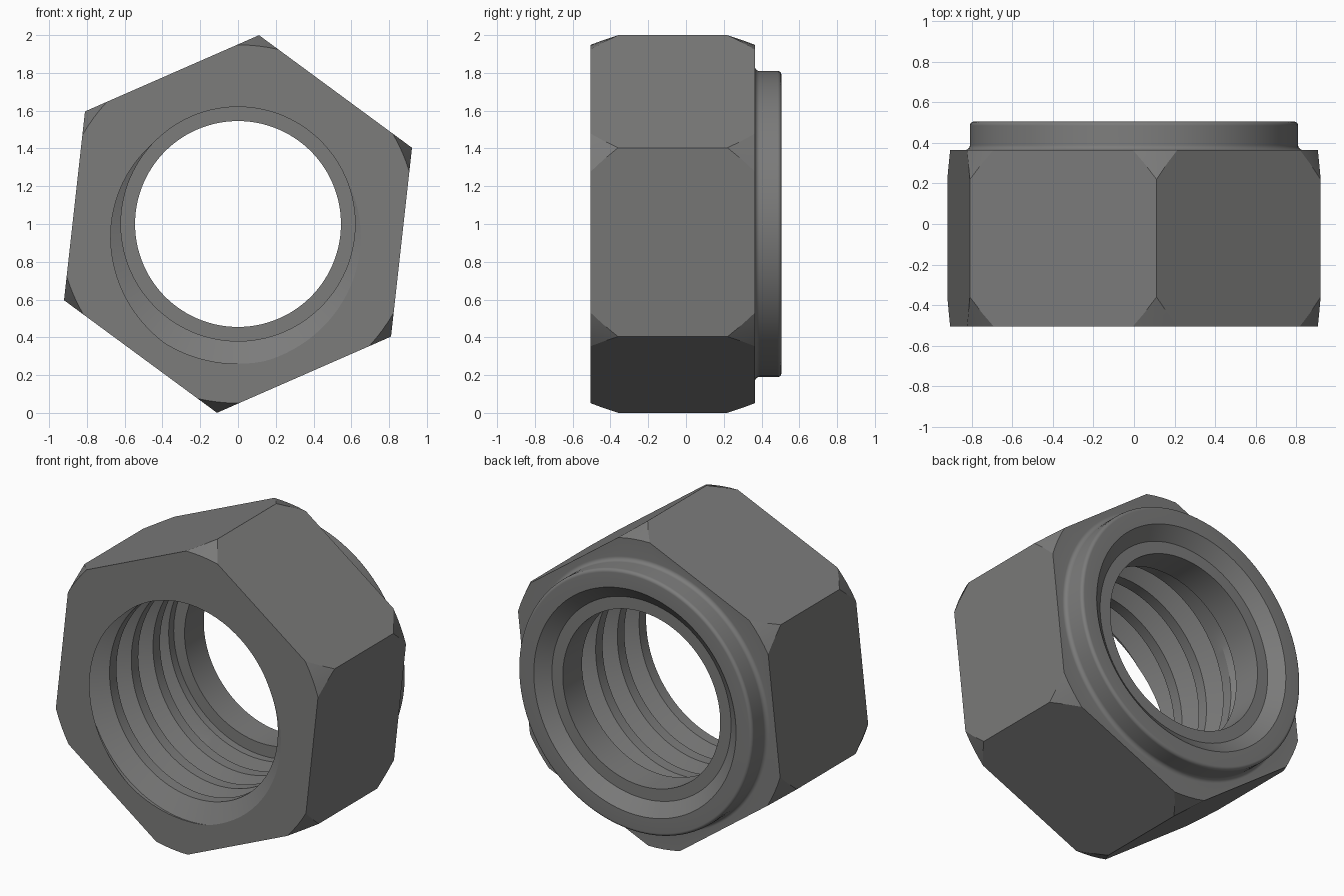
import bpy, bmesh
from math import radians, cos, sin, pi, tau

cube = bpy.data.objects.get("Cube")
if cube:
    bpy.data.objects.remove(cube)

SEG = 108                      # columns around the axis, 18 per hexagon side
START = radians(83.65)         # direction of the first hexagon corner
APOTHEM = 0.871
CORNER = APOTHEM / cos(pi / 6)
FACE_R = APOTHEM / cos(radians(70 / 3))   # edge of the corner chamfer on the end faces
CHAMFER = 0.145
FRONT, SHOULDER, BACK = -0.505, 0.365, 0.505
MINOR, MAJOR, PITCH = 0.62, 0.74, 0.215
THREAD_END = 0.2
THREAD_PHASE = radians(80)

steel = bpy.data.materials.new("dark steel")
steel.use_nodes = True
steel.diffuse_color = (0.2, 0.2, 0.198, 1)
steel.node_tree.nodes["Principled BSDF"].inputs["Base Color"].default_value = (0.2, 0.2, 0.198, 1)


def fillet(r, y, size, a0, a1, steps=8):
    """Arc of (radius, y) points around a centre, angles in degrees."""
    angles = [radians(a0 + (a1 - a0) * i / steps) for i in range(steps + 1)]
    return [(r + size * cos(a), y + size * sin(a)) for a in angles]


def loft(name, column):
    """Sweep a closed (radius, y) profile, which may vary with angle, about the y axis."""
    bm = bmesh.new()
    cols = []
    for i in range(SEG + 1):
        a = START + tau * i / SEG
        cols.append([bm.verts.new((r * cos(a), y, 1 + r * sin(a))) for r, y in column(i, a)])
    for c, d in zip(cols, cols[1:]):
        n = len(c)
        for j in range(n):
            k = (j + 1) % n
            bm.faces.new((c[j], c[k], d[k], d[j]))
    bmesh.ops.remove_doubles(bm, verts=bm.verts, dist=1e-5)
    bmesh.ops.dissolve_degenerate(bm, edges=bm.edges, dist=1e-5)
    bmesh.ops.recalc_face_normals(bm, faces=bm.faces)
    mesh = bpy.data.meshes.new(name)
    bm.to_mesh(mesh)
    bm.free()
    mesh.materials.append(steel)
    obj = bpy.data.objects.new(name, mesh)
    bpy.context.collection.objects.link(obj)
    bpy.ops.object.select_all(action='DESELECT')
    obj.select_set(True)
    bpy.context.view_layer.objects.active = obj
    bpy.ops.object.shade_smooth_by_angle(angle=radians(15))
    return obj


def thread_radius(y, crest):
    """Trapezoid thread: flat crest, sloping flanks and a narrow flat root."""
    d = abs((y - crest + PITCH / 2) % PITCH - PITCH / 2) / PITCH
    depth = min(max((d - 0.16) / 0.28, 0), 1)
    runout = min(max((THREAD_END - y) / 0.05, 0), 1)
    return MINOR + (MAJOR - MINOR) * depth * runout


def thread(a):
    """Thread profile at one angle, following a right-hand helix."""
    crest = FRONT - PITCH * (a - THREAD_PHASE) / tau
    pts = []
    for k in range(-1, 7):
        for off in (-0.44, -0.16, 0.16, 0.44):
            y = min(max(crest + (k + off) * PITCH, FRONT), THREAD_END)
            pts.append((thread_radius(y, crest), y))
    return pts


# Rounded collar behind the hexagon, with a sloping mouth
collar = (fillet(0.835, SHOULDER + 0.025, 0.025, -90, -180)
          + fillet(0.79, BACK - 0.02, 0.02, 0, 90)
          + [(0.70, BACK), (MINOR, 0.44)])


def nut_column(i, a):
    # Hexagon with a conical chamfer across each corner
    side = (i % 18) * radians(10 / 3) - pi / 6
    hexa = APOTHEM / cos(side)
    face = min(hexa, FACE_R)
    cut = CHAMFER * (hexa - face) / (CORNER - FACE_R)
    outside = [(face, FRONT), (hexa, FRONT + cut), (hexa, SHOULDER - cut), (face, SHOULDER)]
    return outside + collar + thread(a)[::-1]


def ring_column(i, a):
    return [(0.545, 0.25), (0.63, 0.25), (0.63, 0.44), (0.545, 0.44)]


loft("hex_nut_body", nut_column)
loft("locking_insert_ring", ring_column)
